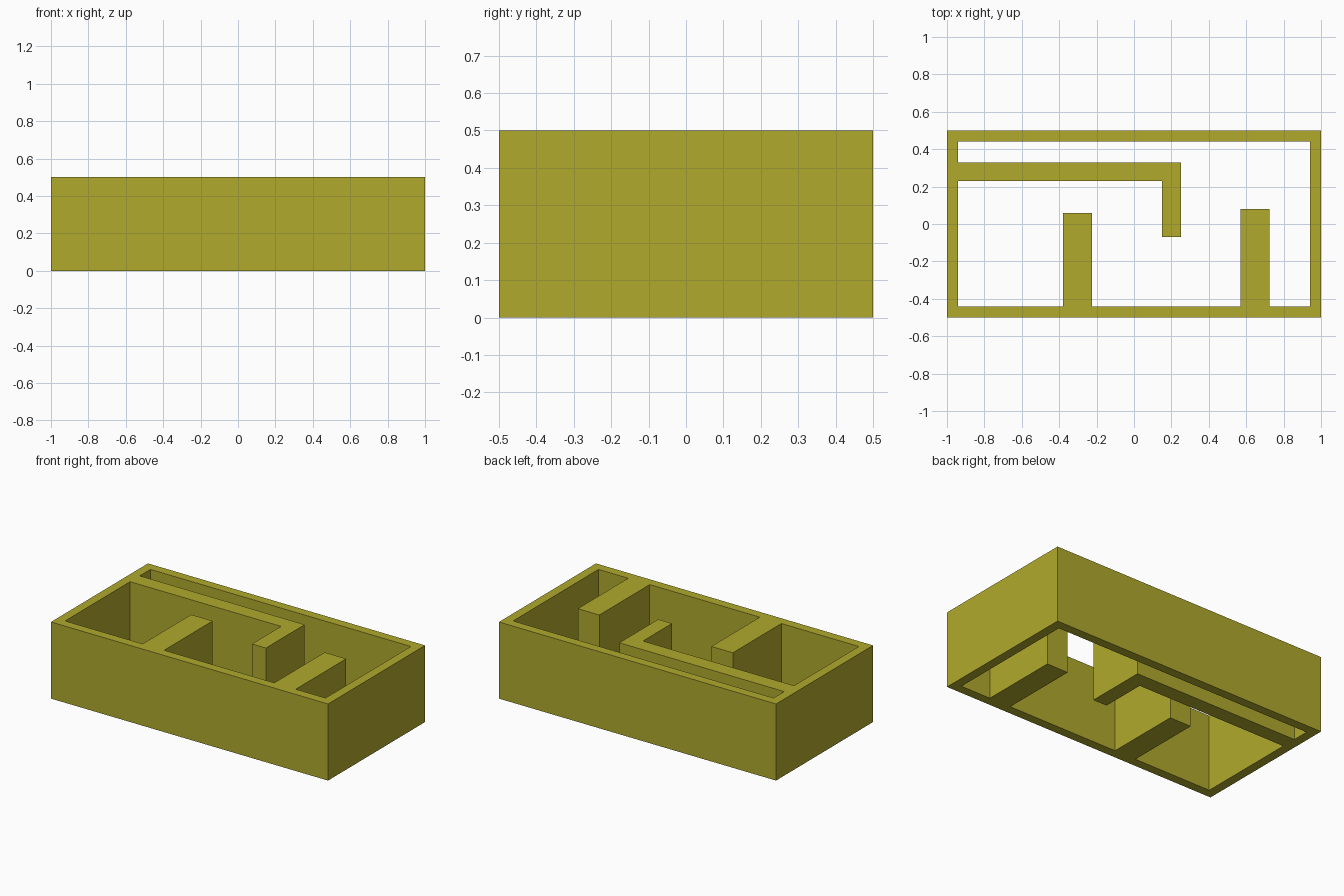
import bpy

if "Cube" in bpy.data.objects:
    bpy.data.objects.remove(bpy.data.objects["Cube"])

HEIGHT = 0.5

# Plan outlines: outer rectangle and the inner room with its partition walls
outer = [(-1, -0.5), (1, -0.5), (1, 0.5), (-1, 0.5)]
inner = [
    (-0.94, -0.44),
    (-0.38, -0.44), (-0.38, 0.06), (-0.225, 0.06), (-0.225, -0.44),   # left stub wall
    (0.57, -0.44), (0.57, 0.08), (0.725, 0.08), (0.725, -0.44),       # right stub wall
    (0.94, -0.44), (0.94, 0.44), (-0.94, 0.44),
    (-0.94, 0.33), (0.25, 0.33), (0.25, -0.07), (0.15, -0.07),        # hooked wall
    (0.15, 0.23), (-0.94, 0.23),
]

# Filled flat curve extruded to full height
curve = bpy.data.curves.new("maze_walls", 'CURVE')
curve.dimensions = '2D'
curve.fill_mode = 'BOTH'
curve.extrude = HEIGHT / 2
for outline in (outer, inner):
    spline = curve.splines.new('POLY')
    spline.points.add(len(outline) - 1)
    for point, (x, y) in zip(spline.points, outline):
        point.co = (x, y, 0, 1)
    spline.use_cyclic_u = True

walls = bpy.data.objects.new("maze_walls", curve)
walls.location.z = HEIGHT / 2
bpy.context.collection.objects.link(walls)

# Olive yellow walls
olive = bpy.data.materials.new("olive_yellow")
olive.diffuse_color = (0.44, 0.40, 0.026, 1)
olive.use_nodes = True
olive.node_tree.nodes["Principled BSDF"].inputs["Base Color"].default_value = olive.diffuse_color
curve.materials.append(olive)

# Turn into a flat-shaded mesh
bpy.context.view_layer.objects.active = walls
walls.select_set(True)
bpy.ops.object.convert(target='MESH')
bpy.ops.object.shade_flat()
